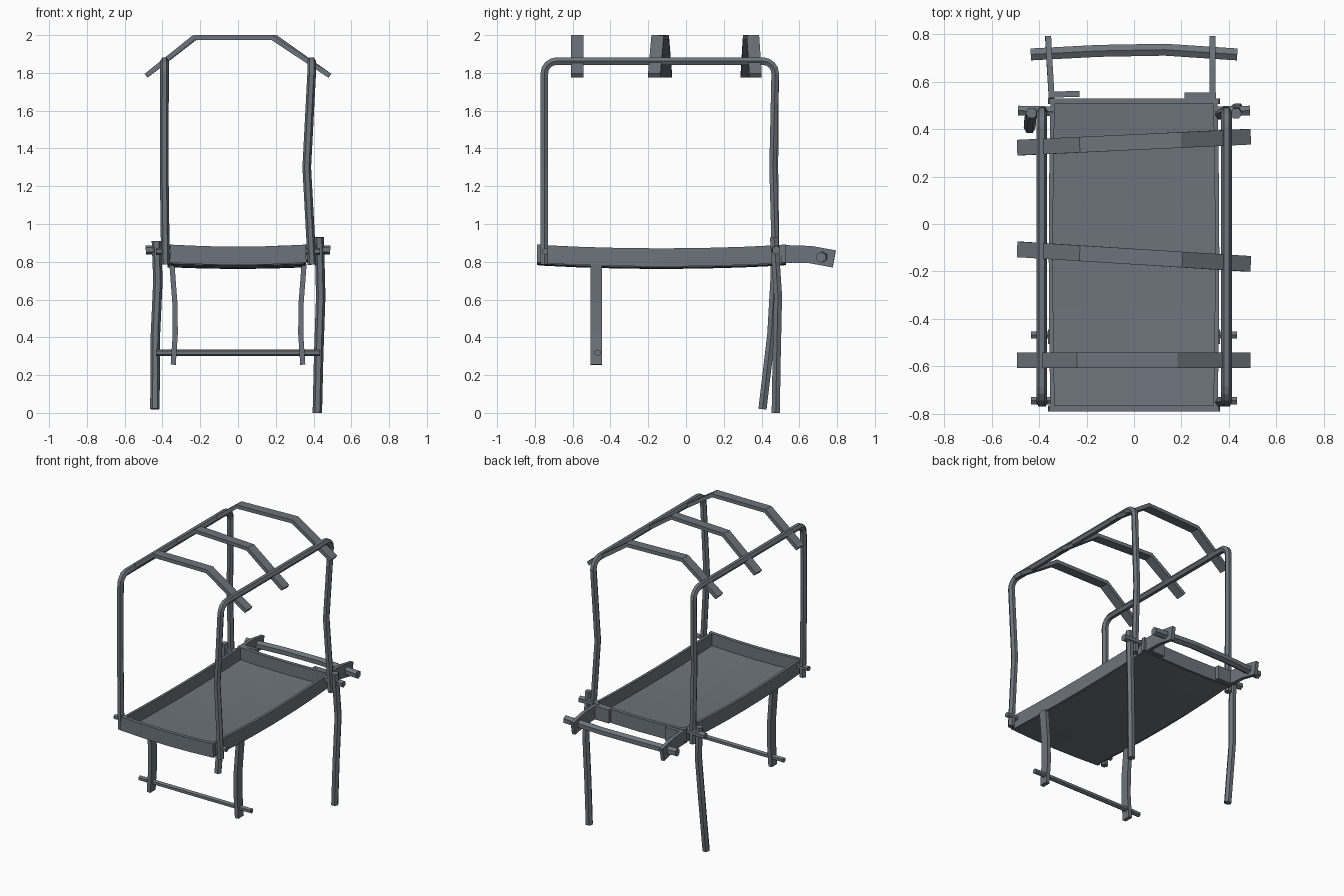
import bpy, bmesh, math
from mathutils import Vector

if "Cube" in bpy.data.objects:
    bpy.data.objects.remove(bpy.data.objects["Cube"])

steel = bpy.data.materials.new("slate grey")
steel.diffuse_color = (0.15, 0.175, 0.20, 1)
steel.use_nodes = True
steel.node_tree.nodes["Principled BSDF"].inputs["Base Color"].default_value = steel.diffuse_color


def sweep(name, pts, section, side):
    """Sweep a section (a along side, b along tangent x side) through points."""
    pts = [Vector(p) for p in pts]
    bm = bmesh.new()
    rings = []
    for i, p in enumerate(pts):
        d1 = (pts[i] - pts[i - 1]).normalized() if i > 0 else None
        d2 = (pts[i + 1] - pts[i]).normalized() if i < len(pts) - 1 else None
        t = ((d1 or d2) + (d2 or d1)).normalized()
        s = Vector(side)
        s = (s - t * s.dot(t)).normalized()
        n = t.cross(s)
        rings.append([bm.verts.new(p + s * a + n * b) for a, b in section])
    k = len(section)
    for r, q in zip(rings, rings[1:]):
        for j in range(k):
            bm.faces.new((r[j], r[(j + 1) % k], q[(j + 1) % k], q[j]))
    bm.faces.new(rings[0][::-1])
    bm.faces.new(rings[-1])
    bmesh.ops.recalc_face_normals(bm, faces=bm.faces)
    me = bpy.data.meshes.new(name)
    bm.to_mesh(me)
    bm.free()
    me.materials.append(steel)
    ob = bpy.data.objects.new(name, me)
    bpy.context.collection.objects.link(ob)
    return ob


def rect(w, h):
    return [(-w / 2, -h / 2), (w / 2, -h / 2), (w / 2, h / 2), (-w / 2, h / 2)]


def ngon(r, n=6):
    return [(r * math.cos(2 * math.pi * i / n), r * math.sin(2 * math.pi * i / n)) for i in range(n)]


X, Y, Z = (1, 0, 0), (0, 1, 0), (0, 0, 1)
Y0, Y1 = -0.79, 0.53
YM, YH = (Y0 + Y1) / 2, (Y1 - Y0) / 2


def sag(y):
    return 0.019 * (1 - ((y - YM) / YH) ** 2)


# tray: sagging floor, bowed side walls, end walls
ys = [Y0 + 0.01 + (Y1 - Y0 - 0.02) * i / 6 for i in range(7)]
half = [-0.345, -0.17, 0.0, 0.17, 0.345]
low = [(x, -0.008 - 0.008 * (1 - (x / 0.345) ** 2)) for x in half]
high = [(x, b + 0.016) for x, b in low[::-1]]
# tangent (+y) x side (-x) points up
sweep("tray_floor", [(0, y, 0.797 - sag(y)) for y in ys], low + high, (-1, 0, 0))
for s, side in ((-1, "left"), (1, "right")):
    sweep("tray_wall_" + side,
          [(s * (0.343 + 0.4 * sag(y)), y, 0.842 - sag(y)) for y in ys], rect(0.018, 0.096), X)
for y, end in ((Y0 + 0.0125, "front"), (Y1 - 0.0125, "back")):
    sweep("tray_wall_" + end,
          [(x, y, 0.843 - 0.011 * (1 - (x / 0.36) ** 2)) for x in (-0.36, -0.18, 0, 0.18, 0.36)],
          rect(0.025, 0.096), Y)

# side hoops with rounded top corners
TOP, R = 1.862, 0.065


def hoop(name, x_low, x_mid, x_top, yb_low, yb_mid, yb_top):
    yf = -0.75
    pts = [(x_low, yf, 0.785), (x_mid, yf, 1.3), (x_top, yf, TOP - R)]
    for i in range(1, 5):
        a = math.pi / 2 * i / 4
        pts.append((x_top, yf + R * (1 - math.cos(a)), TOP - R + R * math.sin(a)))
    for i in range(5):
        a = math.pi / 2 * i / 4
        pts.append((x_top, yb_top - R + R * math.sin(a), TOP - R + R * math.cos(a)))
    pts += [(x_mid, yb_mid, 1.3), (x_low, yb_low, 0.785)]
    sweep(name, pts, ngon(0.023), X)


hoop("hoop_left", -0.384, -0.391, -0.389, 0.475, 0.468, 0.472)
hoop("hoop_right", 0.392, 0.364, 0.390, 0.475, 0.461, 0.472)

# roof ribs: flat bent boards
for i, (ya, yb, xa, xb) in enumerate([(-0.575, -0.575, -0.235, 0.18),
                                      (-0.107, -0.168, -0.225, 0.20),
                                      (0.322, 0.368, -0.225, 0.195)]):
    pts = [(x, ya + (yb - ya) * (x + 0.485) / 0.97, z)
           for x, z in ((-0.485, 1.786), (xa, 1.987), (xb, 1.987), (0.485, 1.786))]
    sweep("roof_rib_%d" % (i + 1), pts, rect(0.066, 0.026), Y)

# back legs: crooked poles
sweep("back_leg_left", [(-0.44, 0.405, 0.02), (-0.437, 0.452, 0.42), (-0.424, 0.468, 0.7), (-0.432, 0.468, 0.91)],
      ngon(0.025), X)
sweep("back_leg_right", [(0.42, 0.475, 0.0), (0.427, 0.48, 0.3), (0.438, 0.487, 0.62), (0.43, 0.466, 0.93)],
      ngon(0.025), X)

# front legs: warped boards, with cross rod
for s, side in ((-1, "left"), (1, "right")):
    sweep("front_leg_" + side,
          [(s * 0.343, -0.475, 0.255), (s * 0.332, -0.475, 0.42), (s * 0.334, -0.475, 0.58), (s * 0.35, -0.475, 0.79)],
          rect(0.027, 0.06), X)
sweep("front_cross_rod", [(-0.435, -0.468, 0.318), (0.435, -0.468, 0.318)], ngon(0.018), Z)

# pegs pinning the hoops and legs to the tray
for s, side in ((-1, "left"), (1, "right")):
    sweep("front_peg_" + side, [(s * 0.34, -0.745, 0.855), (s * 0.435, -0.745, 0.855)], ngon(0.018), Z)
    sweep("back_peg_" + side, [(s * 0.34, 0.475, 0.868), (s * 0.488, 0.478, 0.862)], ngon(0.024), Z)

# push handle: brackets, arms and bowed bar
sweep("handle_bracket_left", [(-0.36, 0.545, 0.84), (-0.23, 0.549, 0.84)], rect(0.025, 0.094), Y)
sweep("handle_bracket_right", [(0.345, 0.542, 0.84), (0.212, 0.542, 0.84)], rect(0.025, 0.094), Y)
for name, xs in (("left", (-0.347, -0.355, -0.362)), ("right", (0.331, 0.331, 0.331))):
    sweep("handle_arm_" + name,
          [(xs[0], 0.53, 0.842), (xs[1], 0.66, 0.838), (xs[2], 0.785, 0.815)], rect(0.025, 0.092), X)
sweep("handle_bar", [(-0.435, 0.715, 0.824), (-0.15, 0.73, 0.828), (0.13, 0.735, 0.828), (0.435, 0.715, 0.824)],
      ngon(0.029), Z)
